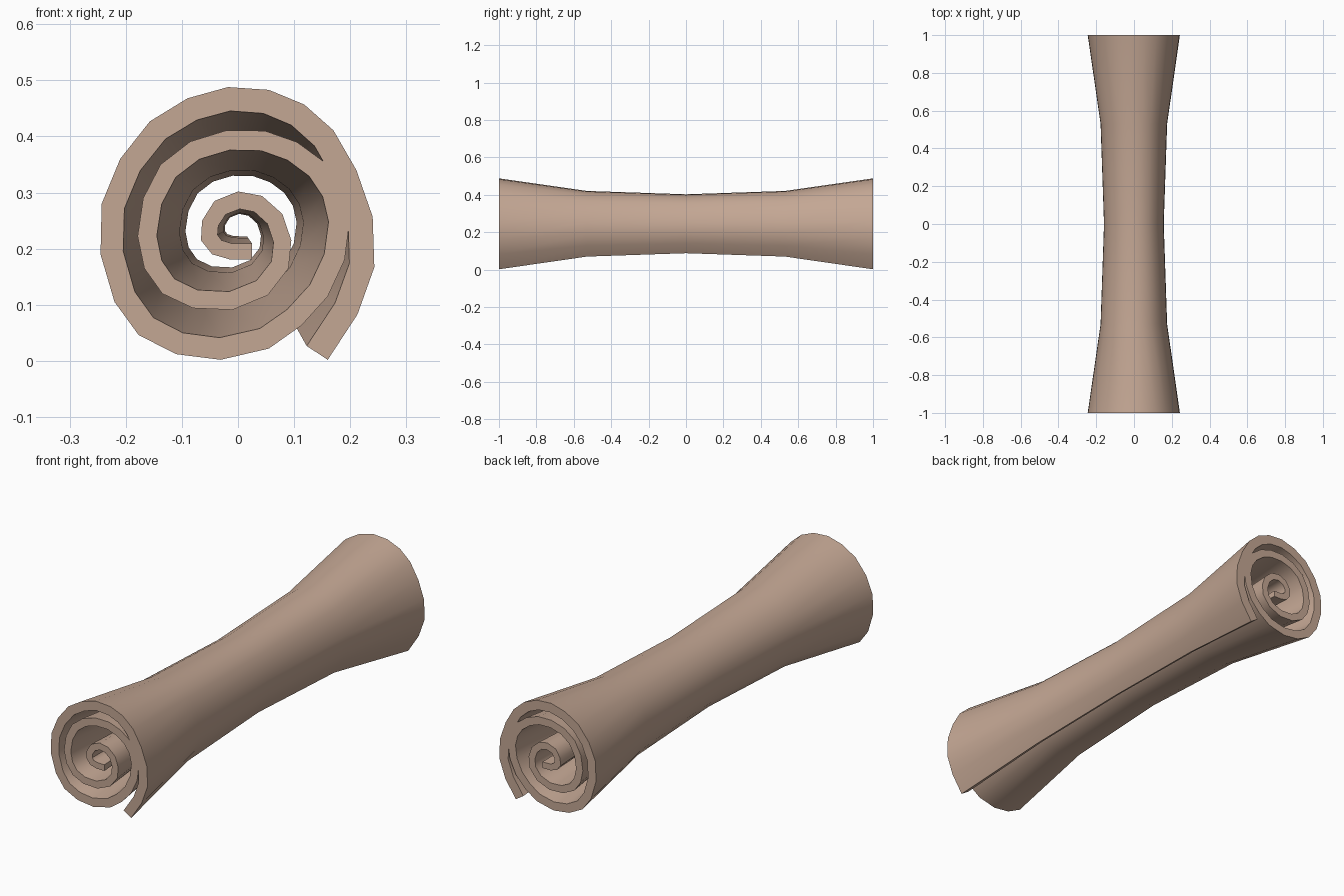
import bpy, bmesh
from mathutils import Vector

if "Cube" in bpy.data.objects:
    bpy.data.objects.remove(bpy.data.objects["Cube"])

# Outer line of the rolled sheet at the end, (x, z), from free flap to core
SPIRAL = [
    (.160, .002), (.213, .083), (.243, .167), (.240, .257), (.211, .340),
    (.170, .411), (.118, .457), (.055, .483), (-.018, .488), (-.090, .468),
    (-.157, .427), (-.210, .360), (-.243, .280), (-.245, .190), (-.220, .105),
    (-.177, .046), (-.110, .012), (-.031, .002), (.055, .022), (.113, .063),
    (.160, .115), (.190, .180), (.199, .250), (.185, .308), (.153, .355),
    (.105, .390), (.048, .410), (-.020, .411), (-.085, .391), (-.138, .350),
    (-.169, .290), (-.179, .222), (-.167, .165), (-.135, .120), (-.080, .094),
    (-.010, .091), (.053, .117), (.090, .165), (.095, .215), (.079, .262),
    (.043, .294), (.000, .302), (-.042, .285), (-.064, .250), (-.066, .215),
    (-.046, .190), (-.015, .181), (.025, .181)]
# Waisted along the length: (y, scale)
STATIONS = [(-1, 1), (-.53, .722), (0, .648), (.53, .722), (1, 1)]
CENTRE_Z = .246


def inner_line(pts):
    """Offset the line inwards; the sheet is thinner towards the core."""
    out = []
    n = len(pts)
    for i, p in enumerate(pts):
        dirs = []
        if i > 0:
            dirs.append((p - pts[i - 1]).normalized())
        if i < n - 1:
            dirs.append((pts[i + 1] - p).normalized())
        normals = [Vector((-d.y, d.x)) for d in dirs]
        m = sum(normals, Vector((0, 0))).normalized()
        t = .045 + (.028 - .045) * i / (n - 1)
        out.append(p + m * t / max(m.dot(normals[0]), .8))
    return out


outer = [Vector(p) for p in SPIRAL]
inner = inner_line(outer)
n = len(outer)
loop = outer + inner[::-1]

# Rolled sheet
bm = bmesh.new()
rings = [[bm.verts.new((p.x * s, y, CENTRE_Z + (p.y - CENTRE_Z) * s)) for p in loop]
         for y, s in STATIONS]
m = len(loop)
for a, b in zip(rings, rings[1:]):
    for i in range(m):
        j = (i + 1) % m
        bm.faces.new((a[i], a[j], b[j], b[i]))
# End faces, as strips between outer and inner line
for ring in (rings[0], rings[-1]):
    for i in range(n - 1):
        bm.faces.new((ring[i], ring[i + 1], ring[m - 2 - i], ring[m - 1 - i]))
bmesh.ops.recalc_face_normals(bm, faces=bm.faces)
mesh = bpy.data.meshes.new("rolled_sheet")
bm.to_mesh(mesh)
bm.free()

mat = bpy.data.materials.new("tan parchment")
mat.diffuse_color = (.55, .385, .295, 1)
mat.use_nodes = True
mat.node_tree.nodes["Principled BSDF"].inputs["Base Color"].default_value = mat.diffuse_color
mesh.materials.append(mat)
obj = bpy.data.objects.new("rolled_sheet", mesh)
bpy.context.collection.objects.link(obj)
bpy.context.view_layer.objects.active = obj
obj.select_set(True)
bpy.ops.object.shade_smooth_by_angle(angle=.7)
